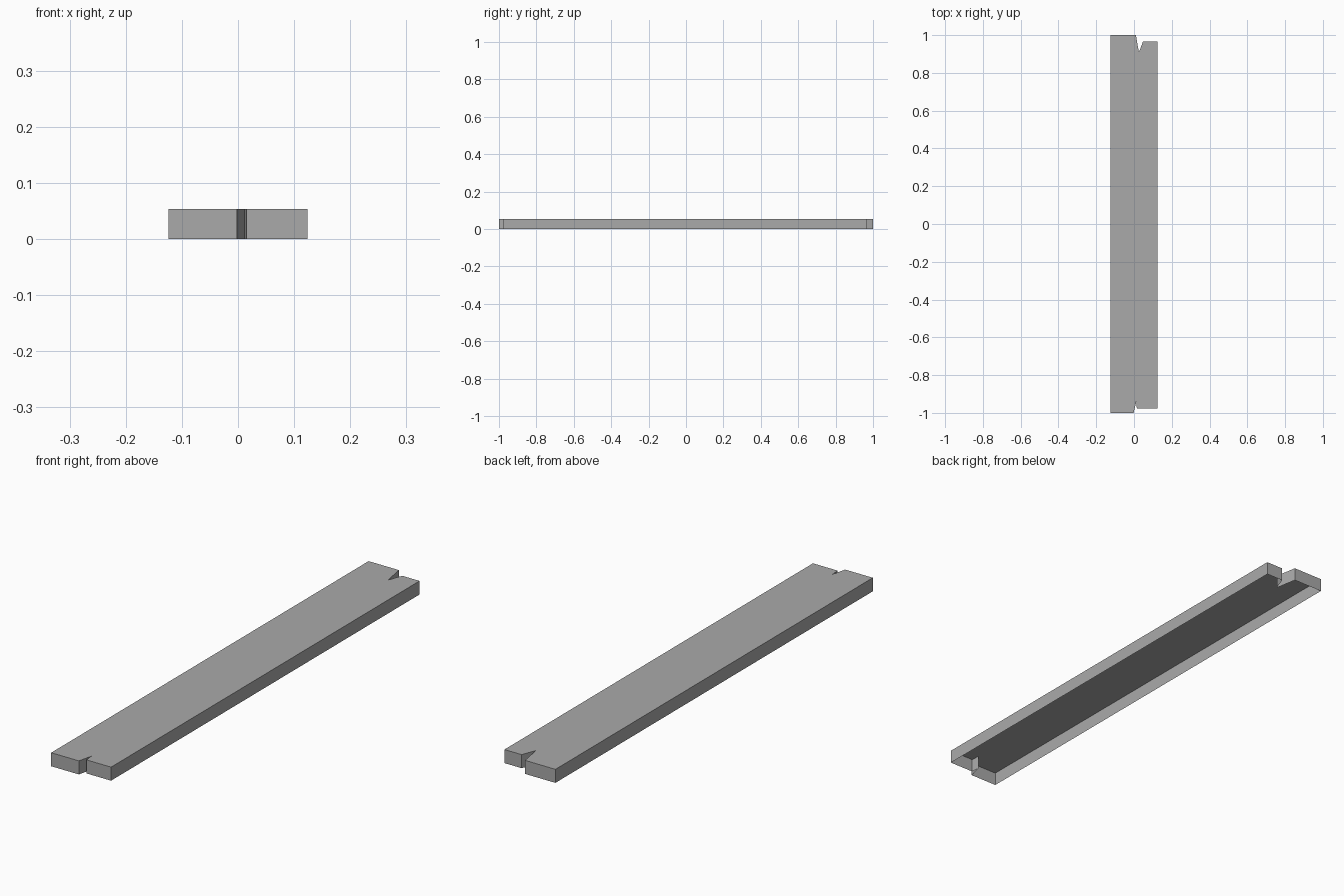
import bpy
import bmesh

if "Cube" in bpy.data.objects:
    bpy.data.objects.remove(bpy.data.objects["Cube"], do_unlink=True)

HEIGHT = 0.054
HALF_WIDTH = 0.124

# Plain grey finish
grey = bpy.data.materials.new("plain_grey")
grey.use_nodes = True
colour = (0.4, 0.4, 0.4, 1)
grey.diffuse_color = colour
grey.node_tree.nodes["Principled BSDF"].inputs["Base Color"].default_value = colour

# Plank outline with a stepped, split end at the front and at the back
front_end = [(-HALF_WIDTH, -1), (-0.002, -1), (0.012, -0.94),
             (0.015, -0.977), (HALF_WIDTH, -0.977)]
back_end = [(HALF_WIDTH, 0.967), (0.048, 0.967), (0.026, 0.908),
            (0.01, 1), (-HALF_WIDTH, 1)]

# Flat top with thin walls hanging from its rim, open underneath
bm = bmesh.new()
top = bm.faces.new([bm.verts.new((x, y, HEIGHT)) for x, y in front_end + back_end])
rim = list(top.edges)
walls = bmesh.ops.extrude_edge_only(bm, edges=rim)["geom"]
bmesh.ops.translate(bm, vec=(0, 0, -HEIGHT),
                    verts=[v for v in walls if isinstance(v, bmesh.types.BMVert)])
bmesh.ops.recalc_face_normals(bm, faces=bm.faces)
bm.normal_update()
if top.normal.z < 0:
    bmesh.ops.reverse_faces(bm, faces=bm.faces)

mesh = bpy.data.meshes.new("plank")
bm.to_mesh(mesh)
bm.free()
mesh.materials.append(grey)
plank = bpy.data.objects.new("plank", mesh)
bpy.context.collection.objects.link(plank)
